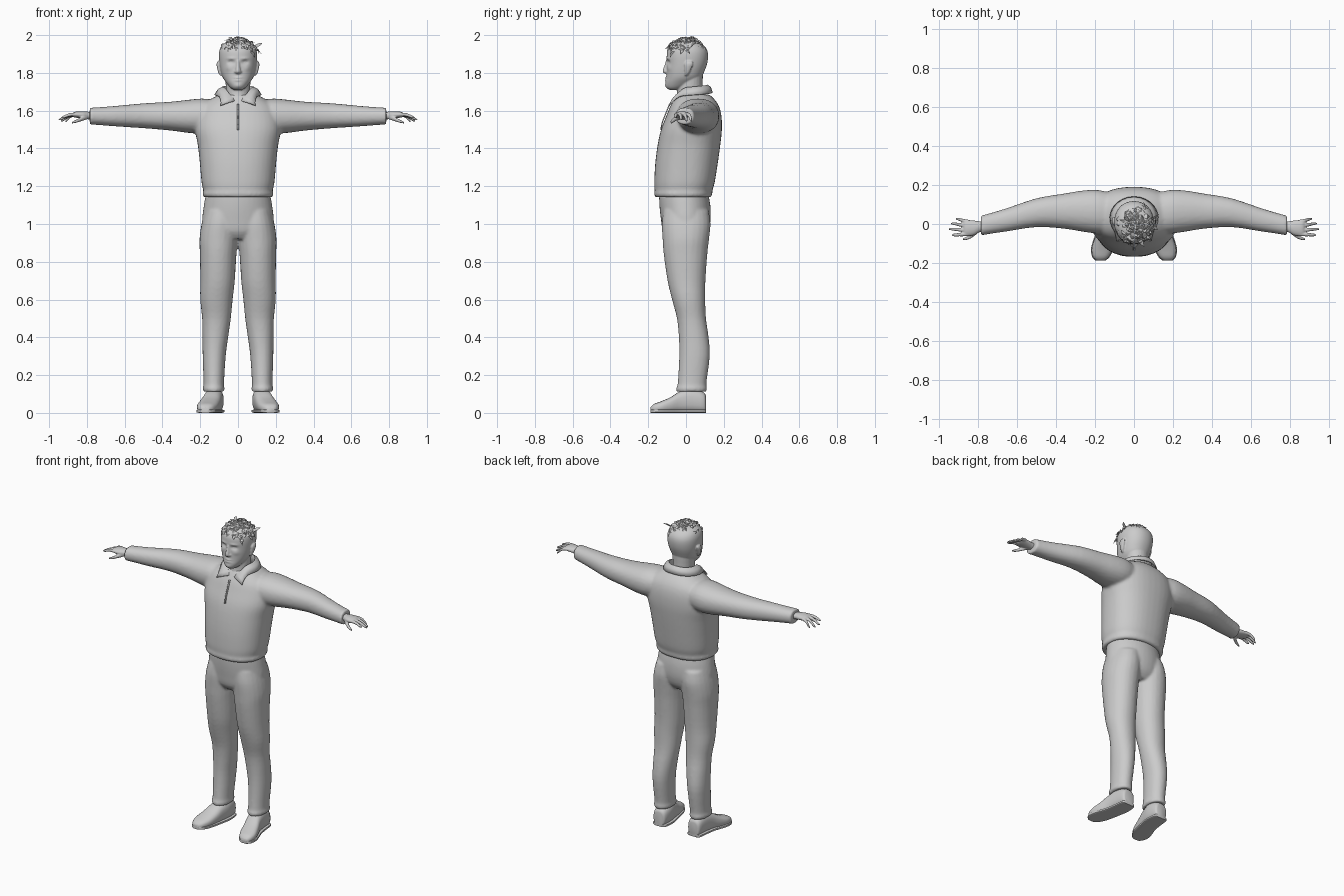
import bpy, bmesh, math, random
from mathutils import Vector

random.seed(4)
grey = bpy.data.materials.new("plain_grey")
grey.diffuse_color = (0.6, 0.6, 0.6, 1)


def finish(name, bm, voxel=0, smooth=4, angle=40):
    """Turn a bmesh into an object, optionally fusing its pieces."""
    bmesh.ops.recalc_face_normals(bm, faces=bm.faces)
    me = bpy.data.meshes.new(name)
    bm.to_mesh(me)
    bm.free()
    ob = bpy.data.objects.new(name, me)
    bpy.context.collection.objects.link(ob)
    me.materials.append(grey)
    if voxel:
        r = ob.modifiers.new("fuse", 'REMESH')
        r.mode = 'VOXEL'
        r.voxel_size = voxel
        r.use_smooth_shade = True
        s = ob.modifiers.new("soften", 'SMOOTH')
        s.iterations = smooth
    else:
        bpy.ops.object.select_all(action='DESELECT')
        ob.select_set(True)
        bpy.context.view_layer.objects.active = ob
        bpy.ops.object.shade_smooth_by_angle(angle=math.radians(angle))
    return ob


def spline(rows, k):
    """Catmull-Rom interpolation of number rows."""
    out = []
    for i in range(len(rows) - 1):
        a, b, c, d = (rows[max(0, min(len(rows) - 1, j))] for j in range(i - 1, i + 3))
        for s in range(k):
            t = s / k
            out.append([0.5 * (2 * q + (r - p) * t + (2 * p - 5 * q + 4 * r - w) * t * t
                               + (3 * q - p - 3 * r + w) * t ** 3)
                        for p, q, r, w in zip(a, b, c, d)])
    return out + [list(rows[-1])]


def loft(bm, rows, u, v, n=24, k=3, p=2.0, side=1):
    """Skin superellipse rings; each row is centre x, y, z, half-width u, half-width v."""
    u, v, rings = Vector(u), Vector(v), []
    for x, y, z, hu, hv in spline(rows, k):
        ring = []
        for i in range(n):
            a = math.tau * i / n
            c, s = math.cos(a), math.sin(a)
            q = Vector((x, y, z)) + u * math.copysign(abs(c) ** (2 / p), c) * hu \
                + v * math.copysign(abs(s) ** (2 / p), s) * hv
            ring.append(bm.verts.new((q.x * side, q.y, q.z)))
        rings.append(ring)
    for a, b in zip(rings, rings[1:]):
        for i in range(n):
            bm.faces.new((a[i], a[(i + 1) % n], b[(i + 1) % n], b[i]))
    bm.faces.new(rings[0][::-1])
    bm.faces.new(rings[-1])


X, Y, Z = (1, 0, 0), (0, 1, 0), (0, 0, 1)


def upright(rows):
    """z, centre x, half width, front y, back y -> loft rows."""
    return [(x, (f + b) / 2, z, h, (b - f) / 2) for z, x, h, f, b in rows]


# Jacket: torso and sleeves fused
bm = bmesh.new()
loft(bm, upright([
    (1.142, 0, .180, -.162, .132), (1.158, 0, .189, -.170, .140), (1.178, 0, .184, -.166, .140),
    (1.22, 0, .193, -.168, .152), (1.32, 0, .202, -.163, .168), (1.42, 0, .213, -.150, .182),
    (1.50, 0, .228, -.132, .190), (1.57, 0, .222, -.105, .188), (1.62, 0, .20, -.085, .176),
    (1.655, 0, .155, -.065, .155), (1.685, 0, .10, -.045, .125)]), X, Y, n=40, p=2.3)
for s in (1, -1):
    loft(bm, [(.08, .05, 1.575, .10, .075), (.18, .062, 1.572, .112, .092), (.26, .066, 1.57, .106, .088),
              (.36, .066, 1.571, .090, .076), (.50, .058, 1.573, .074, .066), (.65, .022, 1.571, .060, .054),
              (.74, .002, 1.571, .053, .047), (.785, -.008, 1.571, .051, .045)], Y, Z, side=s, p=2.2)
finish("jacket", bm, .009, 5)

# Trousers: hips and both legs fused
bm = bmesh.new()
loft(bm, upright([(.92, 0, .12, -.095, .085), (.96, 0, .182, -.122, .115), (1.02, 0, .190, -.132, .130),
                  (1.09, 0, .182, -.140, .130), (1.15, 0, .172, -.142, .120), (1.18, 0, .165, -.135, .115)]),
     X, Y, n=40)
for s in (1, -1):
    loft(bm, upright([
        (.112, .128, .055, -.050, .108), (.132, .129, .058, -.052, .112), (.155, .128, .054, -.044, .108),
        (.30, .126, .061, -.036, .126), (.40, .120, .068, -.038, .120), (.50, .114, .076, -.048, .106),
        (.60, .114, .086, -.074, .102), (.70, .108, .091, -.098, .103), (.84, .105, .097, -.118, .113),
        (.92, .102, .102, -.124, .122), (1.0, .095, .098, -.128, .13), (1.07, .085, .09, -.12, .12)]),
         X, Y, p=2.1, side=s)
finish("trousers", bm, .008, 5)

# Shoes with soles, toes turned out
shoe = [(.105, .125, .030, .09), (.092, .125, .043, .11), (.03, .126, .050, .13), (-.03, .136, .050, .115),
        (-.08, .150, .054, .084), (-.13, .163, .054, .062), (-.17, .170, .040, .047), (-.188, .172, .02, .03)]
for s, tag in ((1, "left"), (-1, "right")):
    bm = bmesh.new()
    loft(bm, [(x, y, t / 2, h, t / 2) for y, x, h, t in shoe], X, Z, p=2.6, side=s)
    loft(bm, [(x, y, .009, h + .004, .009) for y, x, h, t in shoe], X, Z, p=5, side=s)
    finish(tag + "_shoe", bm)

# Hands: palm, four fingers and thumb fused
for s, tag in ((1, "left"), (-1, "right")):
    bm = bmesh.new()
    loft(bm, [(.75, -.010, 1.571, .027, .020), (.79, -.014, 1.574, .028, .020),
              (.82, -.020, 1.577, .038, .020), (.86, -.021, 1.579, .042, .016),
              (.875, -.021, 1.577, .036, .010)], Y, Z, side=s)
    for y0, y1, tip, drop in ((.012, .026, .915, .036), (-.010, .002, .94, .034),
                              (-.032, -.026, .95, .026), (-.052, -.056, .935, .014)):
        L = tip - .86
        loft(bm, [(.85, y0, 1.580, .0105, .010), (.86 + L * .4, (y0 + y1) / 2, 1.582 - drop * .25, .0095, .0095),
                  (.86 + L * .8, y1, 1.578 - drop * .75, .008, .008), (tip, y1, 1.578 - drop, .004, .004)],
             Y, Z, n=10, side=s)
    loft(bm, [(.79, -.024, 1.570, .014, .014), (.825, -.055, 1.557, .012, .012),
              (.855, -.072, 1.545, .010, .009), (.878, -.078, 1.537, .005, .005)], Y, Z, n=10, side=s)
    finish(tag + "_hand", bm, .0042, 3)

# Head: smooth loft with features pushed in and out of the face
bm = bmesh.new()
loft(bm, upright([
    (1.710, 0, .022, -.088, -.035), (1.722, 0, .040, -.103, .0), (1.745, 0, .060, -.108, .045),
    (1.775, 0, .080, -.104, .080), (1.81, 0, .091, -.103, .098), (1.85, 0, .098, -.102, .112),
    (1.89, 0, .101, -.102, .117), (1.92, 0, .098, -.097, .112), (1.945, 0, .086, -.080, .095),
    (1.963, 0, .062, -.055, .068), (1.972, 0, .025, -.02, .03)]), X, Y, n=96, k=8, p=2.15)
features = [(.036, 1.856, .016, .010, -.013), (.036, 1.855, .009, .005, .006), (.035, 1.876, .022, .006, .005),
            (0, 1.774, .022, .0045, .007), (0, 1.761, .019, .0045, .006), (0, 1.7675, .024, .002, -.006),
            (0, 1.732, .018, .010, .004), (.05, 1.825, .016, .014, .004)]
for v in bm.verts:
    if v.co.y < -.02:
        for x, z, sx, sz, d in features:
            v.co.y -= d * math.exp(-((abs(v.co.x) - x) / sx) ** 2 - ((v.co.z - z) / sz) ** 2)
# nose, nostrils, ears
loft(bm, [(0, -.098, 1.868, .008, .008), (0, -.104, 1.84, .009, .010), (0, -.110, 1.815, .013, .013),
          (0, -.108, 1.802, .014, .013), (0, -.102, 1.795, .010, .008)], X, Y, n=16)
for s in (1, -1):
    loft(bm, [(.013, -.098, 1.816, .004, .008), (.015, -.1, 1.806, .007, .011), (.013, -.098, 1.797, .004, .007)],
         X, Y, n=10, side=s)
    loft(bm, [(.088, .000, 1.785, .006, .006), (.095, .006, 1.80, .009, .012), (.102, .012, 1.83, .010, .020),
              (.104, .016, 1.85, .009, .022), (.101, .017, 1.863, .006, .014)], X, Y, n=12, side=s)
# neck
loft(bm, upright([(1.63, 0, .068, -.066, .10), (1.68, 0, .064, -.050, .092), (1.72, 0, .064, -.046, .088),
                  (1.80, 0, .07, -.03, .09)]), X, Y)
finish("head", bm, .0045, 2)

# Collar: two folded leaves meeting at the back, pointed at the front
bm = bmesh.new()
for s in (1, -1):
    rows = []
    for i in range(13):
        t = i / 12
        a = math.radians(172) * t
        c, sn = math.cos(a), math.sin(a)
        tip = max(0, (t - .72) / .28)
        top = Vector((.082 * sn + .003 * t, .034 + .080 * c - .018 * tip, 1.735 - .022 * t - .062 * tip))
        low = Vector((.122 * sn + .075 * tip ** 1.5, .030 + .108 * c - .012 * tip, 1.694 - .022 * t - .045 * tip))
        mid = (top * .65 + low * .35) + Vector((sn, c, .4)) * .007
        stand = top + Vector((-.012 * sn, -.012 * c, -.05))
        rows.append([bm.verts.new((p.x * s, p.y, p.z)) for p in (stand, top, mid, low)])
    for a, b in zip(rows, rows[1:]):
        for j in range(3):
            bm.faces.new((a[j], a[j + 1], b[j + 1], b[j]))
bmesh.ops.remove_doubles(bm, verts=bm.verts, dist=.0005)
collar = finish("collar", bm)
thick = collar.modifiers.new("cloth", 'SOLIDIFY')
thick.thickness = .007
thick.offset = 0

# Zip placket down the chest
bm = bmesh.new()
strip = [[bm.verts.new((x, y, z)) for x in (-.004, .004)]
         for y, z in ((-.090, 1.635), (-.108, 1.59), (-.128, 1.54), (-.137, 1.50))]
for a, b in zip(strip, strip[1:]):
    bm.faces.new((a[0], b[0], b[1], a[1]))
zipper = finish("zip", bm)
zipper.modifiers.new("cloth", 'SOLIDIFY').thickness = .006

# Hair: scattered pointed locks swept over the crown and fringe
bm = bmesh.new()
for i in range(150):
    turn = random.uniform(0, math.tau)
    lift = math.radians(random.uniform(28, 90))
    out = Vector((math.cos(turn) * math.cos(lift), math.sin(turn) * math.cos(lift), math.sin(lift)))
    root = Vector((out.x * .100, .005 + out.y * .106, 1.872 + out.z * .100))
    flow = Vector((random.uniform(-.3, .9), random.uniform(-1.0, .3), random.uniform(-.1, .2)))
    flow = (flow - out * flow.dot(out) * .9).normalized()
    wide = flow.cross(out).normalized() * random.uniform(.006, .012)
    length = random.uniform(.035, .058)
    rise = random.uniform(.006, .016)
    mid = root + flow * length * .5 + out * rise
    tip = root + flow * length + out * rise * random.uniform(-.3, .9)
    tip.z = min(tip.z, 2.0)
    r0, r1, m0, m1, mc, tp = (bm.verts.new(p) for p in (
        root - wide, root + wide, mid - wide * .9, mid + wide * .9, mid + out * .004, tip))
    for f in ((r0, r1, mc), (r0, mc, m0), (r1, m1, mc), (m0, mc, tp), (mc, m1, tp),
              (r1, r0, m0), (r1, m0, m1), (m1, m0, tp)):
        bm.faces.new(f)
finish("hair", bm, angle=30)
